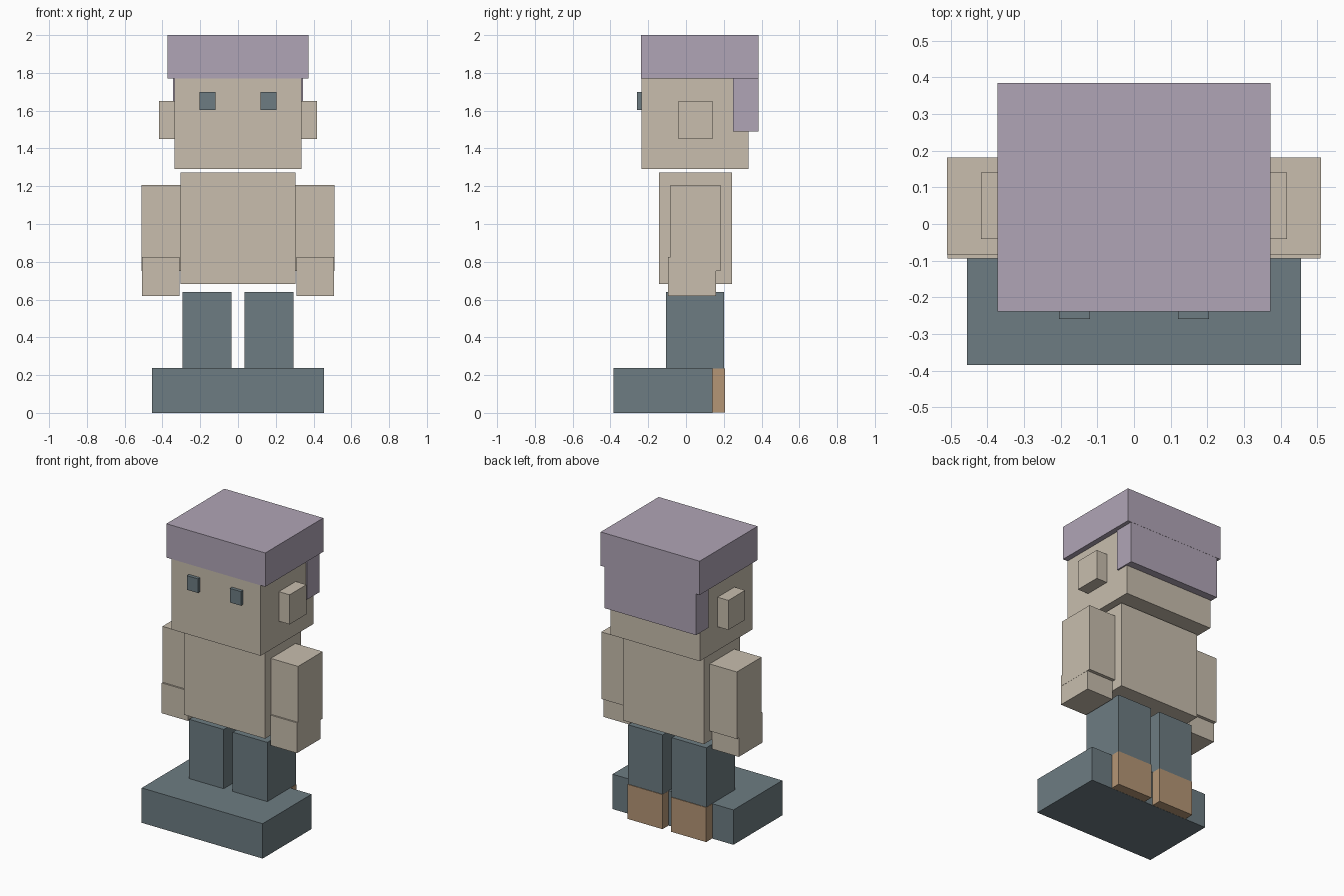
import bpy
import bmesh
from mathutils import Vector

default_cube = bpy.data.objects.get("Cube")
if default_cube:
    bpy.data.objects.remove(default_cube, do_unlink=True)


def make_material(name, rgb):
    mat = bpy.data.materials.new(name)
    mat.use_nodes = True
    colour = (*rgb, 1.0)
    mat.diffuse_color = colour
    shader = next(n for n in mat.node_tree.nodes if n.type == 'BSDF_PRINCIPLED')
    shader.inputs["Base Color"].default_value = colour
    return mat


skin = make_material("beige", (0.578, 0.515, 0.423))
purple = make_material("dusty_purple", (0.434, 0.376, 0.468))
slate = make_material("slate_blue", (0.153, 0.202, 0.223))
brown = make_material("tan_brown", (0.462, 0.305, 0.181))


def block(name, mat, x, y, z):
    """Box spanning the given (low, high) range on each axis."""
    low, high = (Vector(corner) for corner in zip(x, y, z))
    mesh = bpy.data.meshes.new(name)
    bm = bmesh.new()
    bmesh.ops.create_cube(bm, size=1)
    bmesh.ops.scale(bm, vec=high - low, verts=bm.verts)
    bm.to_mesh(mesh)
    bm.free()
    mesh.materials.append(mat)
    obj = bpy.data.objects.new(name, mesh)
    obj.location = (low + high) / 2
    bpy.context.collection.objects.link(obj)
    return obj


def pair(name, mat, x, y, z):
    """The same box on the left (+x) and mirrored on the right."""
    block("left_" + name, mat, x, y, z)
    block("right_" + name, mat, (-x[1], -x[0]), y, z)


# Base slab, with shoes sticking out behind it
block("base", slate, (-0.455, 0.455), (-0.385, 0.14), (0, 0.237))
pair("shoe", brown, (0.033, 0.296), (-0.2, 0.206), (0.001, 0.236))

# Legs and torso
pair("leg", slate, (0.034, 0.294), (-0.105, 0.202), (0.236, 0.64))
block("torso", skin, (-0.305, 0.305), (-0.144, 0.243), (0.683, 1.272))

# Arms with slightly shifted hands
pair("arm", skin, (0.305, 0.51), (-0.083, 0.182), (0.75, 1.206))
pair("hand", skin, (0.309, 0.509), (-0.094, 0.16), (0.62, 0.826))

# Head, ears and eyes
block("head", skin, (-0.336, 0.336), (-0.236, 0.332), (1.29, 1.85))
pair("ear", skin, (0.3, 0.417), (-0.041, 0.14), (1.451, 1.652))
pair("eye", slate, (0.12, 0.204), (-0.259, -0.23), (1.604, 1.7))

# Hair cap and the lower part at the back
block("hair_cap", purple, (-0.372, 0.372), (-0.238, 0.385), (1.77, 2))
block("hair_back", purple, (-0.345, 0.345), (0.25, 0.384), (1.489, 1.78))
